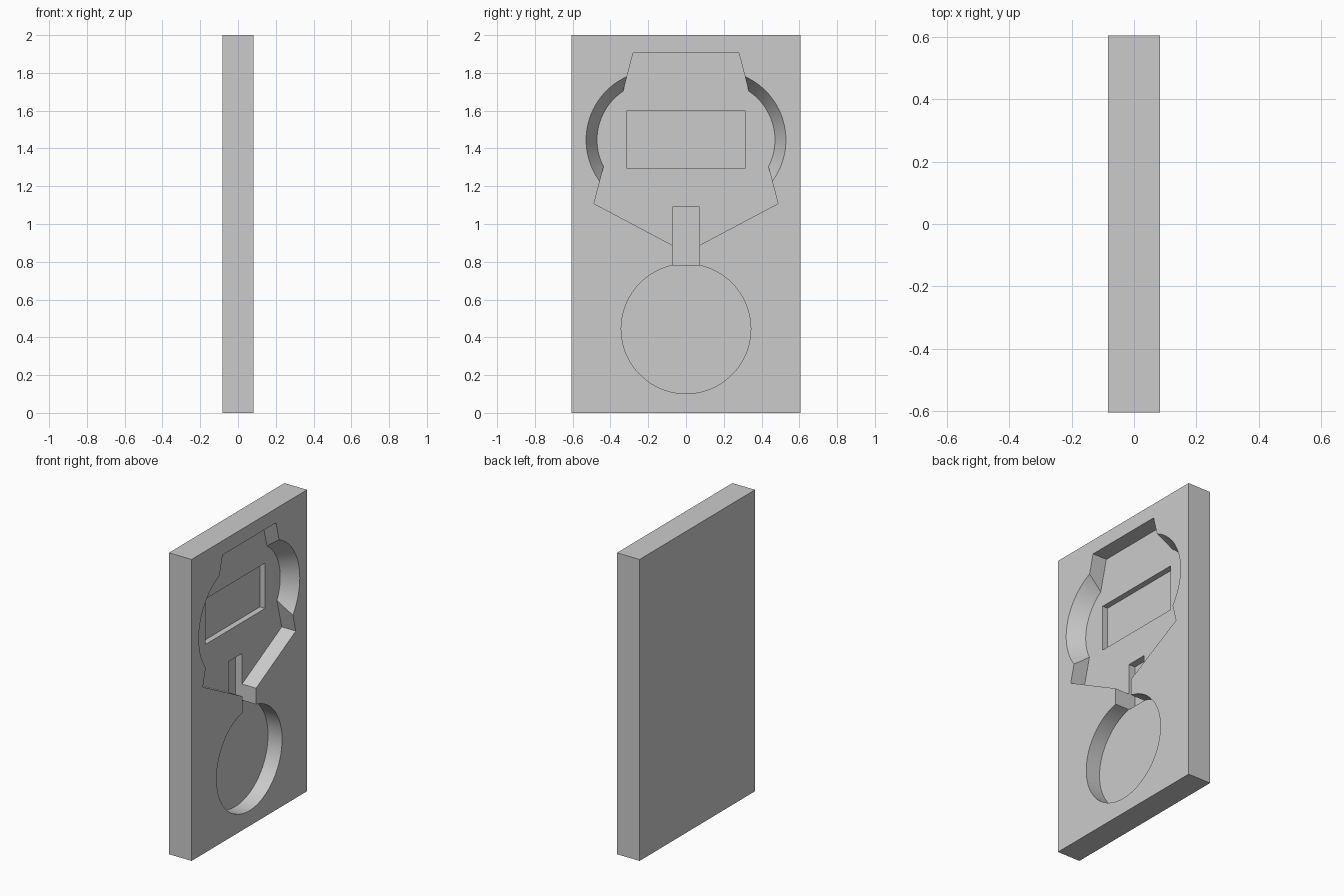
import bpy, bmesh
from math import cos, sin, tau, radians

old = bpy.data.objects.get("Cube")
if old:
    bpy.data.objects.remove(old, do_unlink=True)

HALF_X, HALF_Y, HEIGHT = 0.083, 0.605, 2.0
POCKET = 0.103          # depth of the main recesses
LIFT = 0.02             # how far cutters rise above the face

grey = bpy.data.materials.new("plain grey")
grey.use_nodes = True
grey.diffuse_color = (0.6, 0.6, 0.6, 1)
grey.node_tree.nodes["Principled BSDF"].inputs["Base Color"].default_value = grey.diffuse_color


def prism(name, floor, roof, x0, x1):
    """Solid between two matching (y, z) outlines at x0 and x1."""
    bm = bmesh.new()
    a = [bm.verts.new((x0, y, z)) for y, z in floor]
    b = [bm.verts.new((x1, y, z)) for y, z in roof]
    bm.faces.new(a)
    bm.faces.new(b)
    n = len(a)
    for i in range(n):
        j = (i + 1) % n
        bm.faces.new((a[i], a[j], b[j], b[i]))
    bmesh.ops.recalc_face_normals(bm, faces=bm.faces)
    mesh = bpy.data.meshes.new(name)
    bm.to_mesh(mesh)
    bm.free()
    mesh.materials.append(grey)
    obj = bpy.data.objects.new(name, mesh)
    bpy.context.collection.objects.link(obj)
    return obj


def circle(y, z, r, n=96):
    return [(y + r * cos(tau * i / n), z + r * sin(tau * i / n)) for i in range(n)]


def rect(w, z0, z1):
    return [(-w, z0), (w, z0), (w, z1), (-w, z1)]


def cutter(name, outline, depth, roof=None):
    return prism(name, outline, roof or outline, HALF_X - depth, HALF_X + LIFT)


# Slab
slab_outline = rect(HALF_Y, 0, HEIGHT)
slab = prism("slab", slab_outline, slab_outline, -HALF_X, HALF_X)

# Tapered body recess, mirrored about its centre line
side = [(0.28, 1.905), (0.487, 1.108), (0.0, 0.85)]
body = side + [(-y, z) for y, z in reversed(side[:2])]
cutters = [cutter("body_cutter", body, POCKET)]

# Sloped side scoops, wider at the face than at the floor
slope = (0.368 - 0.31) / POCKET
for s, label in ((1, "left"), (-1, "right")):
    cutters.append(cutter(label + "_scoop_cutter", circle(s * 0.161, 1.445, 0.31), POCKET,
                          circle(s * 0.161, 1.445, 0.368 + slope * LIFT)))

# Round pocket, deeper window and neck slot
cutters.append(cutter("round_cutter", circle(0, 0.445, 0.343), POCKET))
cutters.append(cutter("window_cutter", rect(0.314, 1.297, 1.598), POCKET + 0.038))
cutters.append(cutter("neck_cutter", rect(0.071, 0.78, 1.09), POCKET + 0.047))

# Carve every recess, then drop the cutters
bpy.context.view_layer.objects.active = slab
for c in cutters:
    mod = slab.modifiers.new(c.name, "BOOLEAN")
    mod.operation = "DIFFERENCE"
    mod.solver = "EXACT"
    mod.object = c
    bpy.ops.object.modifier_apply(modifier=mod.name)
    bpy.data.objects.remove(c, do_unlink=True)

# Smooth the round walls, keep the corners sharp
bpy.ops.object.select_all(action="DESELECT")
slab.select_set(True)
bpy.ops.object.shade_smooth_by_angle(angle=radians(25))
